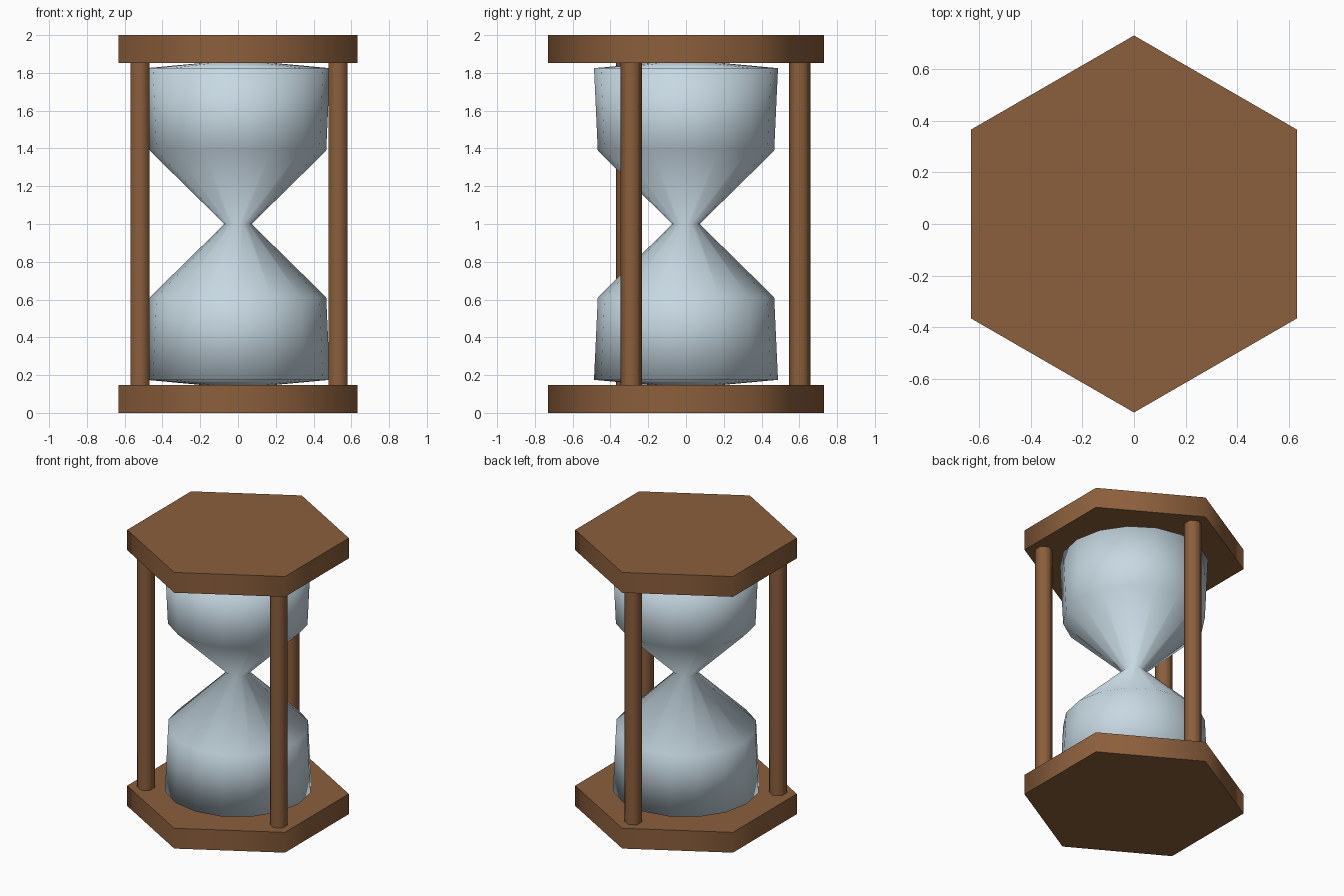
import bpy, bmesh, math

cube = bpy.data.objects.get("Cube")
if cube:
    bpy.data.objects.remove(cube, do_unlink=True)


def material(name, rgb):
    mat = bpy.data.materials.new(name)
    mat.use_nodes = True
    color = (*rgb, 1)
    mat.diffuse_color = color
    shader = next(n for n in mat.node_tree.nodes if n.type == 'BSDF_PRINCIPLED')
    shader.inputs["Base Color"].default_value = color
    return mat


wood = material("brown wood", (0.26, 0.114, 0.045))
glass = material("pale blue glass", (0.57, 0.69, 0.76))


def lathe(name, profile, sides, mat, start=0.0, place=(0, 0, 0), sharp=math.pi):
    """Turn (radius, height) points around z; a zero radius closes the end."""
    bm = bmesh.new()
    rings = []
    for r, z in profile:
        count = sides if r else 1
        rings.append([bm.verts.new((r * math.cos(start + math.tau * i / sides),
                                    r * math.sin(start + math.tau * i / sides), z))
                      for i in range(count)])
    for low, high in zip(rings, rings[1:]):
        for i in range(sides):
            j = (i + 1) % sides
            corners = [low[i % len(low)], low[j % len(low)],
                       high[j % len(high)], high[i % len(high)]]
            bm.faces.new(list(dict.fromkeys(corners)))
    for ring, flip in ((rings[0], True), (rings[-1], False)):
        if len(ring) > 1:
            bm.faces.new(ring[::-1] if flip else ring)
    mesh = bpy.data.meshes.new(name)
    bm.to_mesh(mesh)
    bm.free()
    mesh.materials.append(mat)
    obj = bpy.data.objects.new(name, mesh)
    obj.location = place
    bpy.context.collection.objects.link(obj)
    bpy.ops.object.select_all(action='DESELECT')
    obj.select_set(True)
    bpy.context.view_layer.objects.active = obj
    bpy.ops.object.shade_smooth_by_angle(angle=sharp)
    return obj


# Hexagonal end plates, softly shaded round the rim
corner = math.pi / 2
rim = math.radians(70)
thick = 0.147
for name, z in (("bottom_plate", 0), ("top_plate", 2 - thick)):
    lathe(name, [(0.73, 0), (0.73, thick)], 6, wood, corner, (0, 0, z), rim)

# Three six-sided posts
for name, x, y in (("left_post", 0.53, -0.29), ("right_post", -0.518, -0.313),
                   ("back_post", 0, 0.602)):
    lathe(name, [(0.058, 0.14), (0.058, 1.86)], 6, wood, corner, (x, y, 0), rim)

# Double glass bulb, mirrored about the neck
lower = [(0, 0.13), (0.487, 0.175), (0.467, 0.612)]
upper = [(r, 2 - z) for r, z in reversed(lower)]
lathe("glass_bulb", lower + [(0.072, 1.0)] + upper, 16, glass)
